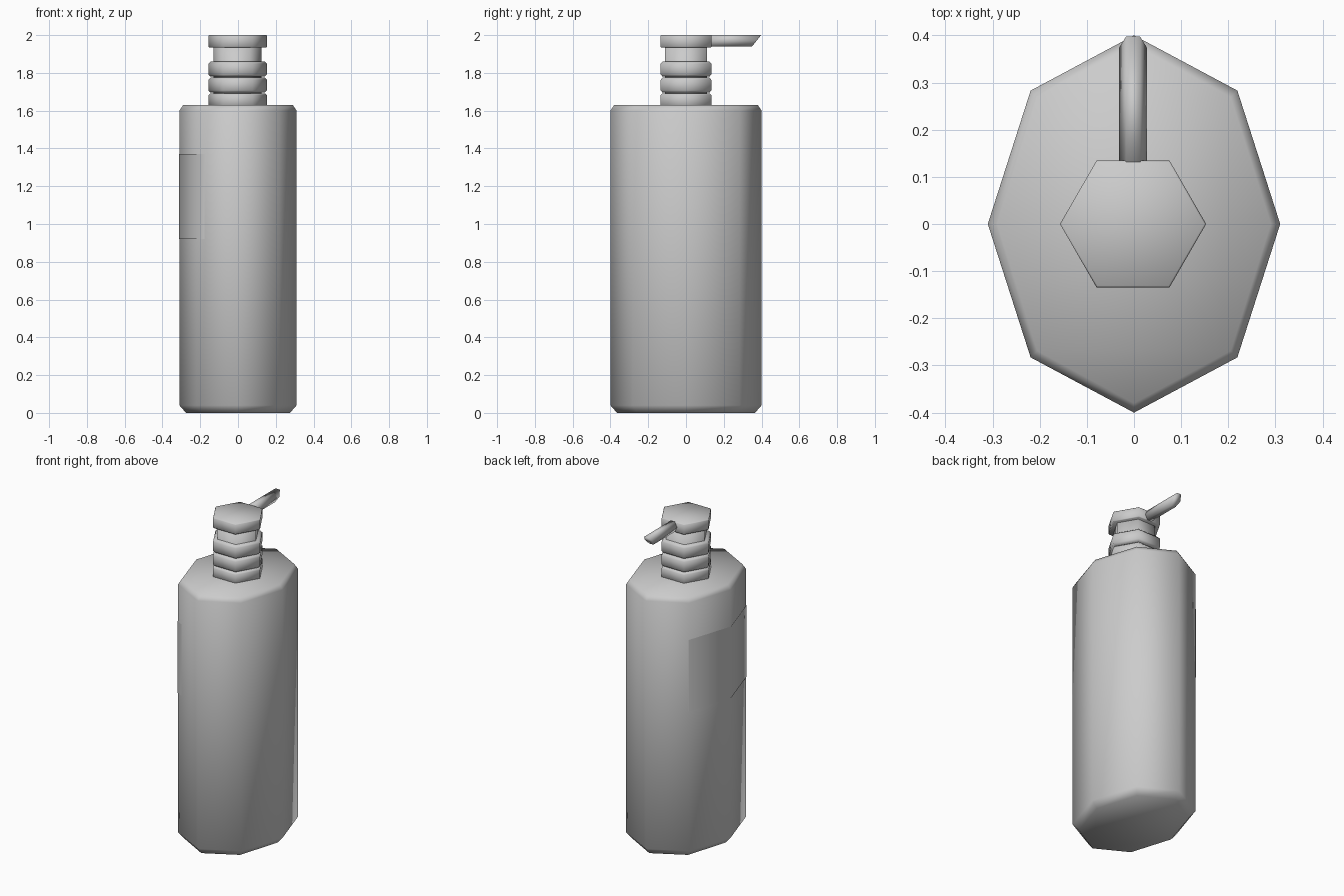
import bpy
import bmesh
from math import cos, sin, pi
from mathutils import Vector

cube = bpy.data.objects.get("Cube")
if cube:
    bpy.data.objects.remove(cube, do_unlink=True)

grey = bpy.data.materials.new("plain grey")
grey.use_nodes = True
GREY = (0.6, 0.6, 0.6, 1)
grey.diffuse_color = GREY
grey.node_tree.nodes["Principled BSDF"].inputs["Base Color"].default_value = GREY


def loft(name, rings, capped=True, closed=True):
    """Skin a list of equal-length point loops into one smooth object."""
    bm = bmesh.new()
    loops = [[bm.verts.new(p) for p in ring] for ring in rings]
    n = len(loops[0])
    for a, b in zip(loops, loops[1:]):
        for i in range(n if closed else n - 1):
            j = (i + 1) % n
            bm.faces.new((a[i], a[j], b[j], b[i]))
    if capped:
        bm.faces.new(loops[0][::-1])
        bm.faces.new(loops[-1])
    bmesh.ops.recalc_face_normals(bm, faces=bm.faces)
    for f in bm.faces:
        f.smooth = True
    mesh = bpy.data.meshes.new(name)
    bm.to_mesh(mesh)
    bm.free()
    mesh.materials.append(grey)
    obj = bpy.data.objects.new(name, mesh)
    bpy.context.collection.objects.link(obj)
    return obj


def oval(sides, rx, ry, z, cx=0.0):
    return [Vector((cx + rx * cos(2 * pi * i / sides), ry * sin(2 * pi * i / sides), z))
            for i in range(sides)]


# Eight-sided bottle body with chamfered base and shoulder
RX, RY = 0.31, 0.4
body_profile = [(0.035, 0), (0, 0.04), (0, 1.6), (0.02, 1.63)]
loft("bottle_body", [oval(8, RX - d, RY - d, z) for d, z in body_profile])

# Six-sided pump parts, each a chamfered ring
def hex_ring(name, r, z0, z1, bevel):
    profile = [(r - bevel, z0), (r, z0 + bevel), (r, z1 - bevel), (r - bevel, z1)]
    loft(name, [oval(6, q, q, z, -0.002) for q, z in profile])


hex_ring("collar_lower", 0.155, 1.62, 1.69, 0.008)
hex_ring("collar_middle", 0.155, 1.695, 1.775, 0.012)
hex_ring("collar_upper", 0.155, 1.78, 1.86, 0.012)
hex_ring("pump_head", 0.155, 1.935, 2.0, 0.004)
loft("pump_stem", [oval(6, 0.127, 0.127, z, -0.002) for z in (1.63, 1.95)])

# Spout: hexagonal tube with a slanted tip
def spout_ring(y, slant):
    ring = []
    for i in range(6):
        x, h = 0.03 * cos(i * pi / 3), 0.035 * sin(i * pi / 3)
        ring.append(Vector((x - 0.002, y + slant * h, 1.969 + h)))
    return ring


loft("spout", [spout_ring(0.11, 0), spout_ring(0.373, 0.8)])

# Thin label wrapped around the left-hand side panels
corners = oval(8, RX + 0.003, RY + 0.003, 0)
path = [corners[3].lerp(corners[2], 0.02), corners[3], corners[4], corners[5],
        corners[5].lerp(corners[6], 0.2)]
loft("side_label", [[p + Vector((0, 0, z)) for p in path] for z in (0.92, 1.37)],
     capped=False, closed=False)
